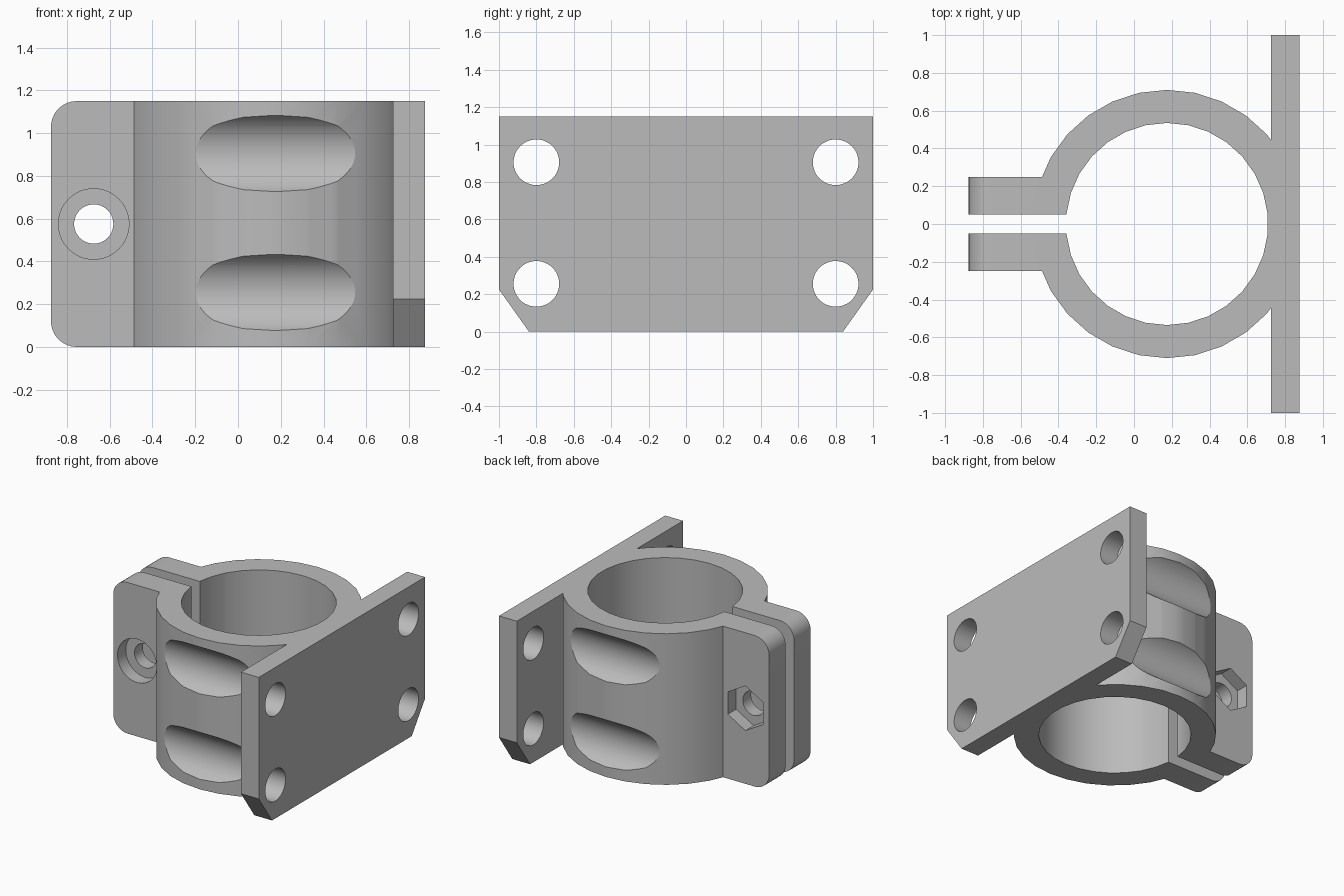
import bpy
import bmesh
from math import sin, cos, pi, radians

cube = bpy.data.objects.get("Cube")
if cube:
    bpy.data.objects.remove(cube, do_unlink=True)

HEIGHT = 1.15
RING_X = 0.175
BOLT = (-0.675, HEIGHT / 2)
SCREWS = [(y, z) for y in (-0.8, 0.8) for z in (0.255, 0.905)]


def circle(center, radius, sides, start=pi / 2):
    return [(center[0] + radius * cos(start + 2 * pi * i / sides),
             center[1] + radius * sin(start + 2 * pi * i / sides))
            for i in range(sides)]


def rect(u0, u1, v0, v1):
    return [(u0, v0), (u1, v0), (u1, v1), (u0, v1)]


def prism(name, profile, axis, lo, hi):
    """Extrude a flat profile along an axis from lo to hi."""
    place = {"x": lambda u, v, d: (d, u, v),
             "y": lambda u, v, d: (u, d, v),
             "z": lambda u, v, d: (u, v, d)}[axis]
    bm = bmesh.new()
    ends = [[bm.verts.new(place(u, v, d)) for u, v in profile] for d in (lo, hi)]
    bm.faces.new(ends[0])
    bm.faces.new(ends[1])
    n = len(profile)
    for i in range(n):
        j = (i + 1) % n
        bm.faces.new((ends[0][i], ends[0][j], ends[1][j], ends[1][i]))
    bmesh.ops.recalc_face_normals(bm, faces=bm.faces)
    mesh = bpy.data.meshes.new(name)
    bm.to_mesh(mesh)
    bm.free()
    obj = bpy.data.objects.new(name, mesh)
    bpy.context.collection.objects.link(obj)
    return obj


def combine(body, tool, operation):
    """Apply a boolean to the body and discard the tool."""
    mod = body.modifiers.new("boolean", "BOOLEAN")
    mod.operation = operation
    mod.solver = "EXACT"
    mod.object = tool
    bpy.context.view_layer.objects.active = body
    bpy.ops.object.modifier_apply(modifier=mod.name)
    bpy.data.objects.remove(tool, do_unlink=True)


def cut(body, *args):
    combine(body, prism("cutter", *args), "DIFFERENCE")


# Clamp ring, trimmed so that it ends inside the mounting plate
clamp = prism("pipe_clamp_bracket", circle((RING_X, 0), 0.71, 30), "z", 0, HEIGHT)
cut(clamp, rect(0.8, 1.2, -1, 1), "z", -0.1, HEIGHT + 0.1)

# Clamping ears with rounded outer corners
R = 0.12
ear = [(-0.25, HEIGHT), (-0.25, 0)]
for cz, first in ((R, 270), (HEIGHT - R, 180)):
    ear += [(-0.875 + R + R * cos(radians(first - a)), cz + R * sin(radians(first - a)))
            for a in range(0, 91, 10)]
combine(clamp, prism("clamping_ears", ear, "y", -0.25, 0.25), "UNION")

# Mounting plate with chamfered lower corners
plate = [(-0.84, 0), (0.84, 0), (1, 0.225), (1, HEIGHT), (-1, HEIGHT), (-1, 0.225)]
combine(clamp, prism("mounting_plate", plate, "x", 0.725, 0.875), "UNION")

# Pipe bore and clamping slit
cut(clamp, circle((RING_X, 0), 0.535, 30), "z", -0.1, HEIGHT + 0.1)
cut(clamp, rect(-1, 0, -0.05, 0.05), "z", -0.1, HEIGHT + 0.1)

# Mounting screw holes, and driver clearance grooves across the ring
for spot in SCREWS:
    cut(clamp, circle(spot, 0.122, 48), "x", 0.6, 1)
    cut(clamp, circle(spot, 0.2, 64), "x", -0.6, 0.725)

# Clamp bolt hole, round head recess in front and hexagonal nut recess behind
cut(clamp, circle(BOLT, 0.092, 40), "y", -0.4, 0.4)
cut(clamp, circle(BOLT, 0.165, 48), "y", -0.4, -0.15)
cut(clamp, circle(BOLT, 0.17, 6), "y", 0.15, 0.4)

# Plain grey finish
grey = bpy.data.materials.new("grey_plastic")
grey.use_nodes = True
colour = (0.5, 0.5, 0.5, 1)
grey.diffuse_color = colour
grey.node_tree.nodes["Principled BSDF"].inputs["Base Color"].default_value = colour
clamp.data.materials.clear()
clamp.data.materials.append(grey)

bpy.ops.object.select_all(action="DESELECT")
clamp.select_set(True)
bpy.context.view_layer.objects.active = clamp
bpy.ops.object.shade_smooth_by_angle(angle=radians(30))
